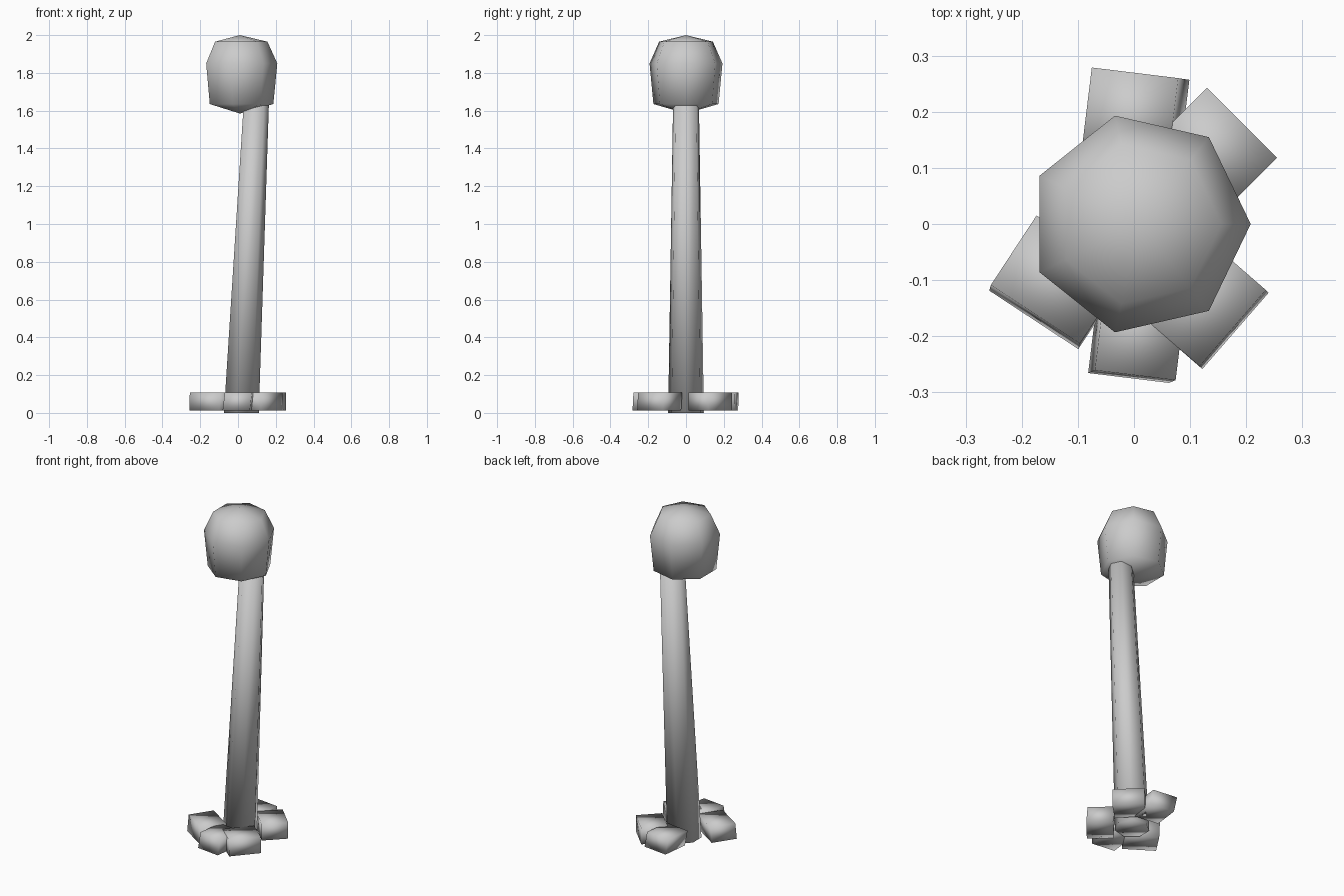
import bpy
import bmesh
from math import cos, sin, tau, radians

cube = bpy.data.objects.get("Cube")
if cube:
    bpy.data.objects.remove(cube, do_unlink=True)

SIDES = 7

grey = bpy.data.materials.new("plain_grey")
grey.use_nodes = True
colour = (0.6, 0.6, 0.6, 1)
grey.diffuse_color = colour
grey.node_tree.nodes["Principled BSDF"].inputs["Base Color"].default_value = colour


def finish(name, bm):
    """Turn a bmesh into a smooth grey object."""
    bmesh.ops.recalc_face_normals(bm, faces=bm.faces)
    for face in bm.faces:
        face.smooth = True
    mesh = bpy.data.meshes.new(name)
    bm.to_mesh(mesh)
    bm.free()
    mesh.materials.append(grey)
    obj = bpy.data.objects.new(name, mesh)
    bpy.context.collection.objects.link(obj)
    return obj


def loft(name, rings, poles=None):
    """Join seven-sided rings (x, z, radius), ending in poles or flat caps."""
    bm = bmesh.new()
    loops = [[bm.verts.new((x + r * cos(tau * i / SIDES), r * sin(tau * i / SIDES), z))
              for i in range(SIDES)] for x, z, r in rings]
    for low, high in zip(loops, loops[1:]):
        for i in range(SIDES):
            j = (i + 1) % SIDES
            bm.faces.new((low[i], low[j], high[j], high[i]))
    for n, loop in enumerate((loops[0], loops[-1])):
        if poles:
            tip = bm.verts.new(poles[n])
            for i in range(SIDES):
                bm.faces.new((loop[i], loop[(i + 1) % SIDES], tip))
        else:
            bm.faces.new(loop)
    return finish(name, bm)


def block(name, centre, heading, width, length, lean=(0, 0)):
    """Foot block pointing outward along heading; lean shifts its underside."""
    a = radians(heading)
    bm = bmesh.new()
    bmesh.ops.create_cube(bm, size=1)
    for v in bm.verts:
        out, side, top = v.co.x * length, v.co.y * width, v.co.z > 0
        shift = (0, 0) if top else lean
        v.co = (centre[0] + out * cos(a) - side * sin(a) + shift[0],
                centre[1] + out * sin(a) + side * cos(a) + shift[1],
                0.108 if top else 0.012)
    return finish(name, bm)


# Leaning, tapered trunk
loft("trunk", [(0.013, 0, 0.097), (0.094, 1.65, 0.07)])

# Rounded crown with a shallow point above and below
loft("crown", [(0.01, 1.635, 0.177), (0.01, 1.85, 0.198), (0.01, 1.965, 0.146)],
     poles=[(0.01, 0, 1.585), (0.01, 0, 2.0)])

# Blocks scattered round the foot
block("block_back", (-0.008, 0.19), 83, 0.155, 0.16, (0.02, -0.003))
block("block_back_left", (0.14, 0.128), 45, 0.177, 0.148)
block("block_front_left", (0.12, -0.137), -41, 0.18, 0.148, (0.005, -0.005))
block("block_front", (0.012, -0.19), -97, 0.145, 0.16, (-0.012, -0.005))
block("block_front_right", (-0.135, -0.099), 236.7, 0.19, 0.148, (-0.003, -0.01))
